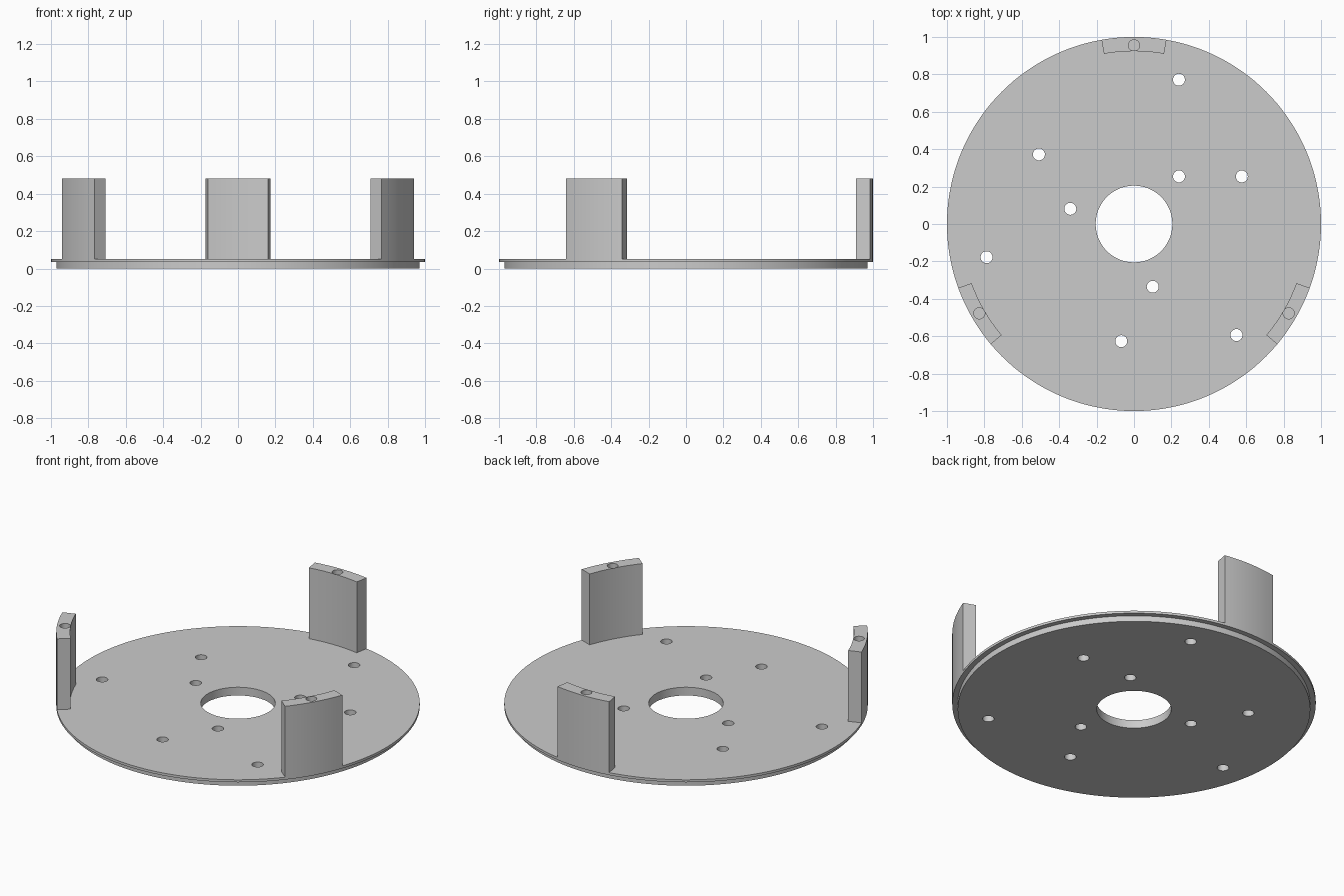
import bpy, bmesh
from math import cos, sin, radians

cube = bpy.data.objects.get("Cube")
if cube:
    bpy.data.objects.remove(cube, do_unlink=True)

grey = bpy.data.materials.new("light grey")
grey.use_nodes = True
grey.diffuse_color = (0.6, 0.6, 0.6, 1)
grey.node_tree.nodes["Principled BSDF"].inputs["Base Color"].default_value = (0.6, 0.6, 0.6, 1)


def add_object(name, bm):
    bmesh.ops.recalc_face_normals(bm, faces=bm.faces)
    mesh = bpy.data.meshes.new(name)
    bm.to_mesh(mesh)
    bm.free()
    mesh.materials.append(grey)
    obj = bpy.data.objects.new(name, mesh)
    bpy.context.collection.objects.link(obj)
    return obj


def lathe(name, profile, start, sweep, steps):
    """Sweep a closed (radius, z) profile round the z axis, capping partial sweeps."""
    bm = bmesh.new()
    full = sweep == 360
    rings = []
    for i in range(steps if full else steps + 1):
        a = radians(start + sweep * i / steps)
        rings.append([bm.verts.new((r * cos(a), r * sin(a), z)) for r, z in profile])
    n = len(profile)
    for i in range(steps):
        p, q = rings[i], rings[(i + 1) % len(rings)]
        for j in range(n):
            k = (j + 1) % n
            bm.faces.new((p[j], q[j], q[k], p[k]))
    if not full:
        bm.faces.new(rings[0])
        bm.faces.new(rings[-1])
    return add_object(name, bm)


def drill(obj, holes, radius, bottom, top):
    """Cut round holes at (distance, angle) positions, then smooth the curved walls."""
    bm = bmesh.new()
    for dist, angle in holes:
        made = bmesh.ops.create_cone(bm, cap_ends=True, segments=32, radius1=radius,
                                     radius2=radius, depth=top - bottom)
        a = radians(angle)
        bmesh.ops.translate(bm, verts=made["verts"],
                            vec=(dist * cos(a), dist * sin(a), (top + bottom) / 2))
    cutter = add_object("hole_cutter", bm)
    cutter.hide_render = True
    mod = obj.modifiers.new("holes", "BOOLEAN")
    mod.operation = "DIFFERENCE"
    mod.solver = "EXACT"
    mod.object = cutter
    bpy.ops.object.select_all(action="DESELECT")
    bpy.context.view_layer.objects.active = obj
    obj.select_set(True)
    bpy.ops.object.modifier_apply(modifier=mod.name)
    bpy.data.objects.remove(cutter, do_unlink=True)
    bpy.ops.object.shade_smooth_by_angle(angle=radians(30))


# Stepped base plate with a central opening
BORE, STEP, TOP = 0.205, 0.035, 0.05
plate = lathe("base_plate",
              [(BORE, 0), (0.97, 0), (0.97, STEP), (1, STEP), (1, TOP), (BORE, TOP)],
              0, 360, 144)

# Mounting holes: three sets, each repeated three times round the plate
holes = [(dist, angle + turn)
         for dist, angle in ((0.808, 72.7), (0.63, 23.8), (0.35, 46.6))
         for turn in (0, 120, 240)]
drill(plate, holes, 0.032, -0.1, 0.2)

# Curved posts on the rim, each with a screw hole in its top
HEIGHT = 0.48
for name, angle in (("back_post", 90), ("right_post", 210), ("left_post", 330)):
    post = lathe(name, [(0.924, TOP), (1, TOP), (1, HEIGHT), (0.924, HEIGHT)],
                 angle - 10, 20, 8)
    drill(post, [(0.955, angle)], 0.03, HEIGHT - 0.25, HEIGHT + 0.1)
